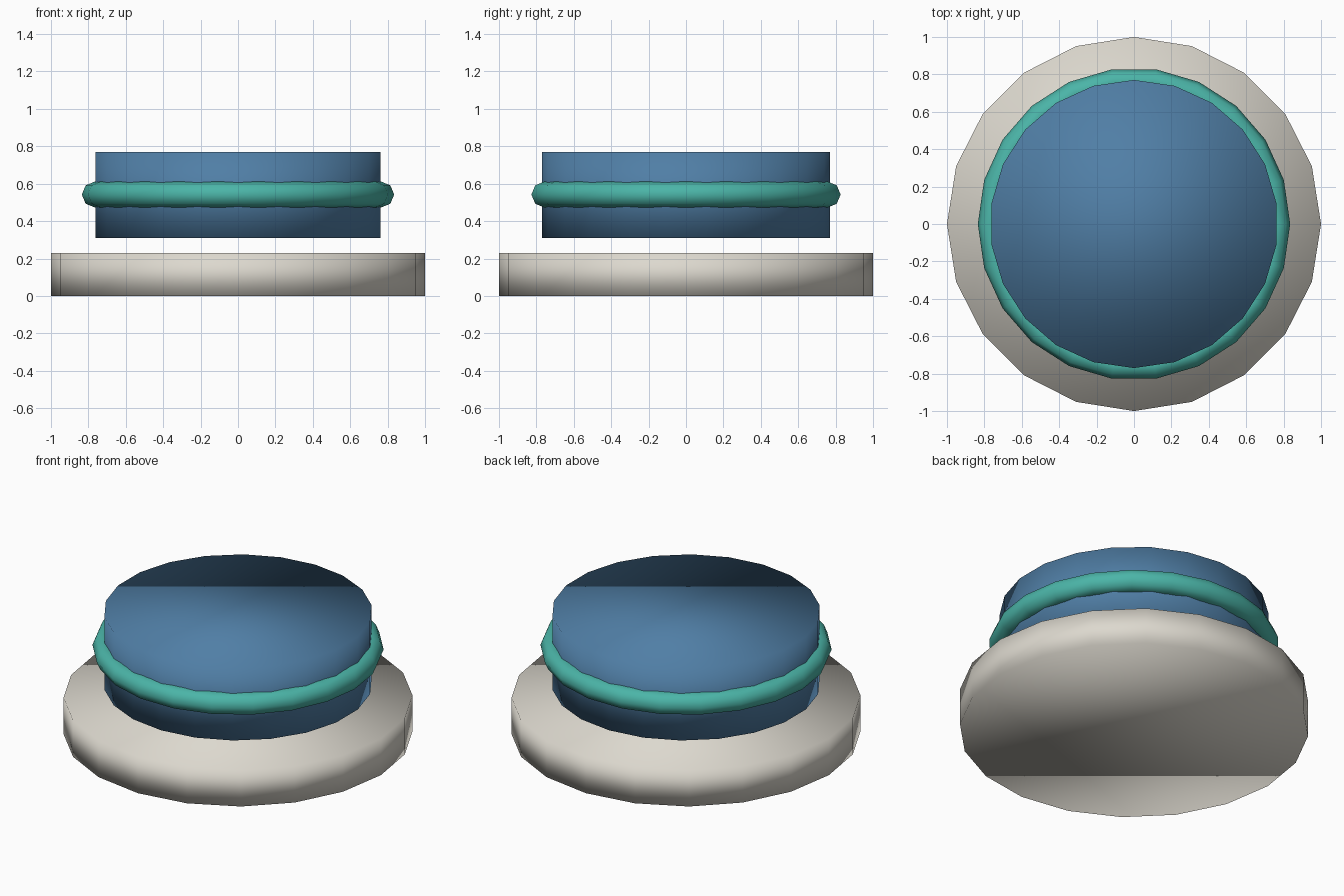
import bpy

old = bpy.data.objects.get("Cube")
if old:
    bpy.data.objects.remove(old, do_unlink=True)


def make_material(name, rgb):
    mat = bpy.data.materials.new(name)
    mat.use_nodes = True
    colour = (*rgb, 1.0)
    mat.diffuse_color = colour
    mat.node_tree.nodes["Principled BSDF"].inputs["Base Color"].default_value = colour
    return mat


def finish(name, mat):
    obj = bpy.context.object
    obj.name = name
    obj.data.materials.append(mat)
    bpy.ops.object.shade_smooth()
    return obj


def disc(name, sides, radius, bottom, top, mat):
    bpy.ops.mesh.primitive_cylinder_add(
        vertices=sides, radius=radius, depth=top - bottom,
        location=(0, 0, (bottom + top) / 2))
    return finish(name, mat)


cream = make_material("warm cream", (0.72, 0.69, 0.62))
blue = make_material("steel blue", (0.08, 0.21, 0.38))
teal = make_material("teal", (0.07, 0.46, 0.39))

# Wide base plate
disc("base_plate", 20, 1.0, 0.0, 0.23, cream)

# Drum hovering above the base
disc("upper_drum", 22, 0.77, 0.31, 0.77, blue)

# Band around the drum
bpy.ops.mesh.primitive_torus_add(
    major_segments=22, minor_segments=8, major_radius=0.766,
    minor_radius=0.069, location=(0, 0, 0.542))
finish("drum_ring", teal)
